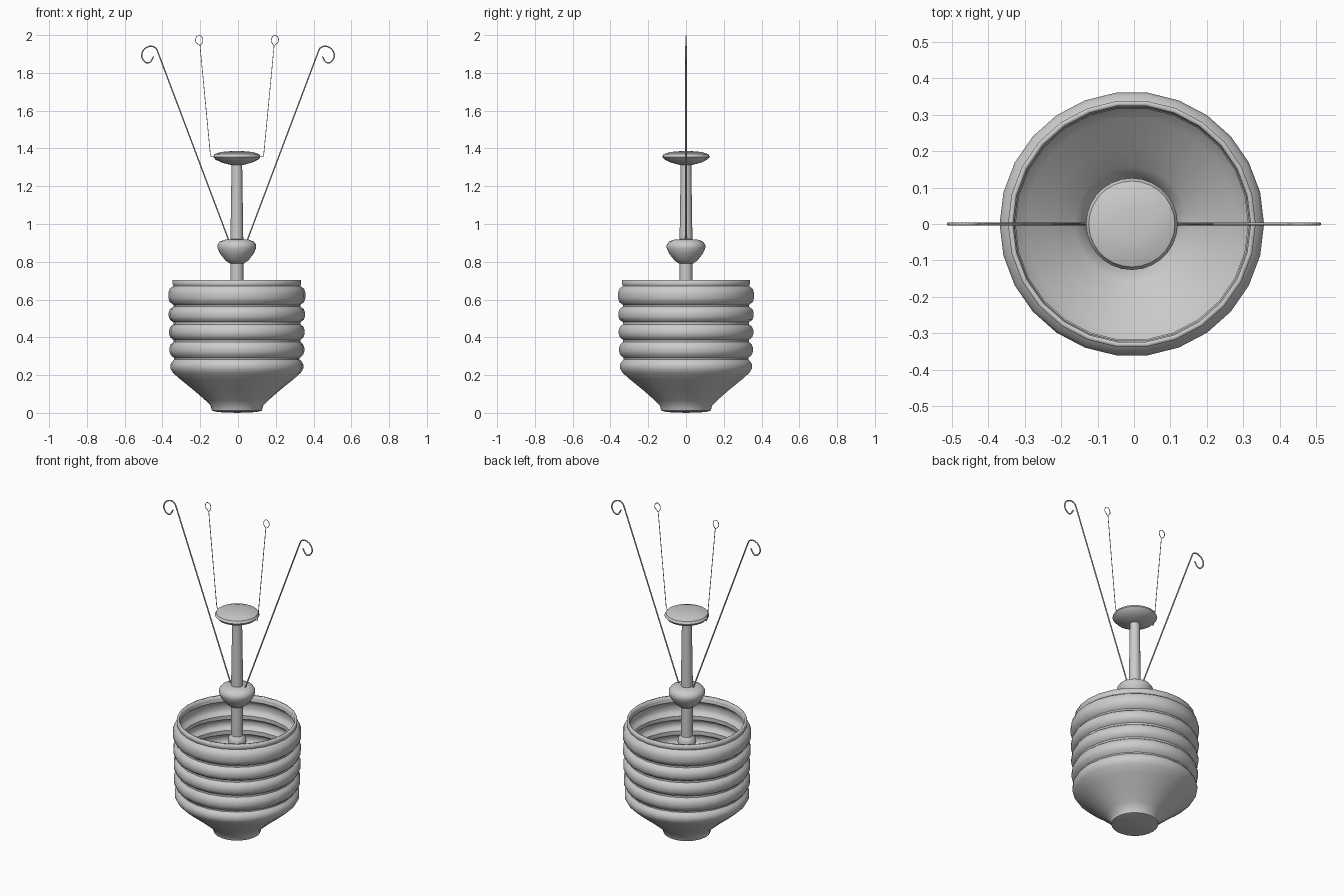
import bpy, bmesh
from math import cos, sin, pi

if "Cube" in bpy.data.objects:
    bpy.data.objects.remove(bpy.data.objects["Cube"])

CX = -0.006  # slight offset of the turned parts


def lathe(name, profile, sides, angle=40):
    """Revolve (radius, z) points around the vertical axis; r = 0 closes an end."""
    bm = bmesh.new()
    rings = []
    for r, z in profile:
        if r == 0:
            rings.append([bm.verts.new((0, 0, z))] * sides)
        else:
            rings.append([bm.verts.new((r * cos(2 * pi * i / sides), r * sin(2 * pi * i / sides), z))
                          for i in range(sides)])
    for a, b in zip(rings, rings[1:]):
        for i in range(sides):
            j = (i + 1) % sides
            quad = list(dict.fromkeys((a[i], a[j], b[j], b[i])))
            bm.faces.new(quad)
    bm.normal_update()
    me = bpy.data.meshes.new(name)
    bm.to_mesh(me)
    bm.free()
    ob = bpy.data.objects.new(name, me)
    ob.location.x = CX
    bpy.context.collection.objects.link(ob)
    bpy.ops.object.select_all(action='DESELECT')
    ob.select_set(True)
    bpy.context.view_layer.objects.active = ob
    bpy.ops.object.shade_smooth_by_angle(angle=angle * pi / 180)
    return ob


def wire(name, points, radius, loop=()):
    """Thin round wire in the XZ plane: straight run then a smooth loop."""
    cu = bpy.data.curves.new(name, 'CURVE')
    cu.dimensions = '3D'
    cu.bevel_depth = radius
    cu.bevel_resolution = 1
    cu.use_fill_caps = True
    cu.resolution_u = 4
    sp = cu.splines.new('BEZIER')
    pts = list(points) + list(loop)
    sp.bezier_points.add(len(pts) - 1)
    for k, (bp, (x, z)) in enumerate(zip(sp.bezier_points, pts)):
        bp.co = (x, 0, z)
        kind = 'VECTOR' if k < len(points) else 'AUTO'
        bp.handle_left_type = bp.handle_right_type = kind
    ob = bpy.data.objects.new(name, cu)
    bpy.context.collection.objects.link(ob)


# Screw shell: contact cup, cone, five rounded threads and a plain rim
shell = [(0, 0), (0.10, 0.004), (0.132, 0.012), (0.14, 0.04), (0.165, 0.065),
         (0.228, 0.12), (0.30, 0.178), (0.338, 0.212), (0.352, 0.235),
         (0.352, 0.255), (0.345, 0.27), (0.332, 0.282), (0.332, 0.29)]
for n, z in enumerate((0.335, 0.428, 0.521, 0.622)):
    h = 0.05 if n == 3 else 0.041
    R = 0.357 + 0.002 * n
    shell += [(0.336, z - h), (R - 0.007, z - h * 0.7), (R, z - h * 0.25), (R, z + h * 0.25),
              (R - 0.007, z + h * 0.7), (0.336, z + h)]
shell += [(0.34, 0.68), (0.34, 0.704)]
ob = lathe("screw_shell", shell, 26)
mod = ob.modifiers.new("thickness", 'SOLIDIFY')
mod.thickness = 0.014
mod.offset = -1

# Central stem with a small bead inside the shell
lathe("stem", [(0, 0.02), (0.034, 0.02), (0.034, 0.53), (0.046, 0.545), (0.053, 0.57),
               (0.048, 0.595), (0.034, 0.61), (0.034, 0.80), (0.034, 0.92),
               (0.028, 1.32), (0, 1.32)], 20)

# Mushroom-shaped collar that holds the thick wires
lathe("stem_collar", [(0, 0.788), (0.036, 0.79), (0.062, 0.808), (0.09, 0.845), (0.102, 0.872),
                      (0.102, 0.89), (0.09, 0.907), (0.06, 0.918), (0, 0.921)], 24)

# Button at the top of the stem
lathe("stem_button", [(0, 1.312), (0.035, 1.313), (0.08, 1.325), (0.112, 1.34), (0.126, 1.356),
                      (0.118, 1.37), (0.085, 1.381), (0.045, 1.385), (0, 1.386)], 28)

# Lead wires with hooks, and thin support wires with eyelets
for side, s in (("left", -1), ("right", 1)):
    hook = [(0.438, 1.934), (0.475, 1.939), (0.507, 1.908), (0.506, 1.876),
            (0.475, 1.853), (0.446, 1.887)]
    wire(side + "_lead_wire", [(s * 0.038, 0.885), (s * 0.425, 1.912)], 0.004,
         [(s * x, z) for x, z in hook])
    run = [(0.115, 1.356), (0.137, 1.355), (0.142, 1.375), (0.196, 1.943)]
    eye = [(0.22, 1.972), (0.201, 1.998), (0.181, 1.972), (0.196, 1.943)]
    wire(side + "_support_wire", [(s * x - 0.005, z) for x, z in run], 0.002,
         [(s * x - 0.005, z) for x, z in eye])
